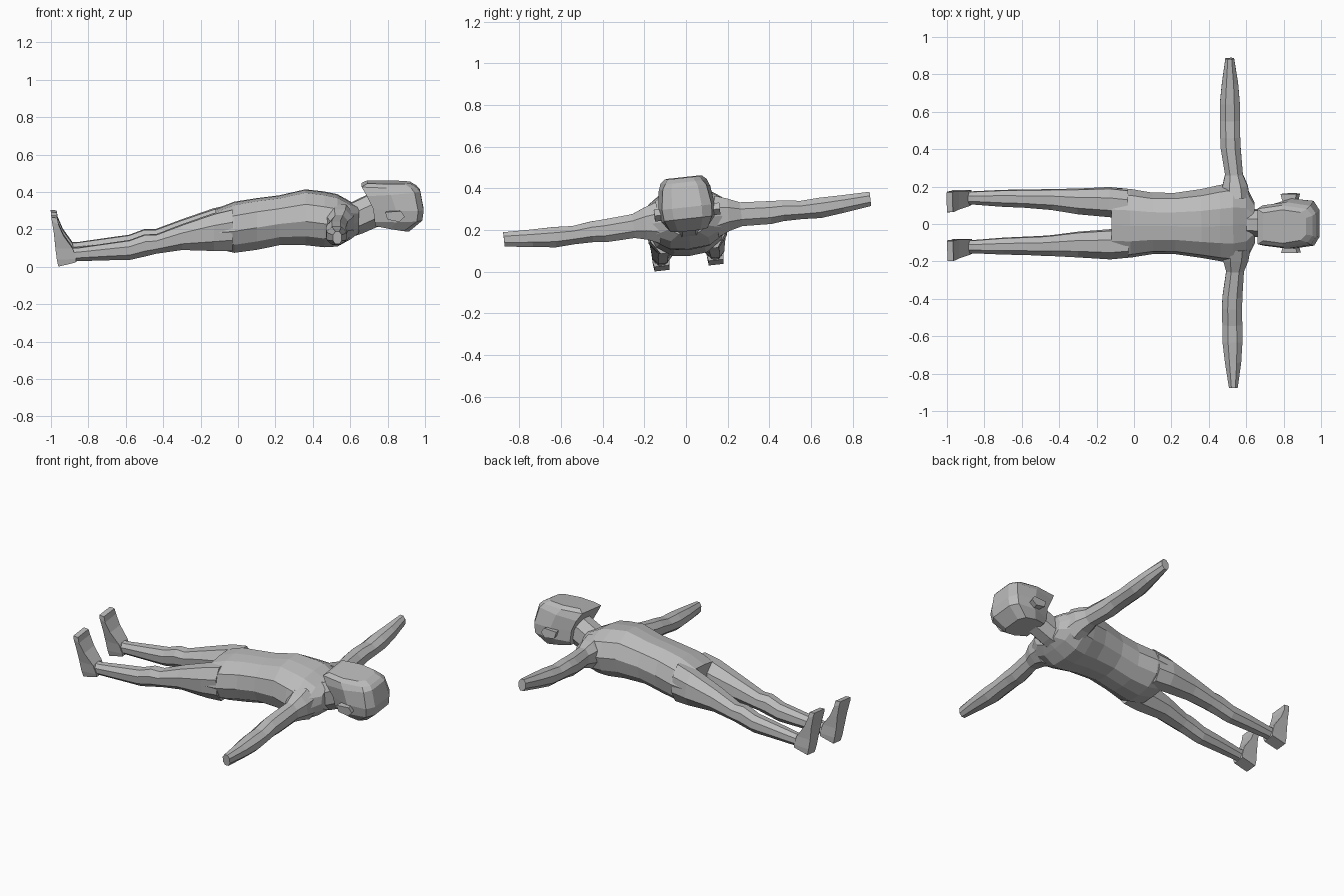
import bpy, bmesh, math
from mathutils import Matrix, Vector

grey = bpy.data.materials.new("plain_grey")
grey.diffuse_color = (0.5, 0.5, 0.5, 1)

# The whole figure leans slightly about its long axis and turns a touch
PIVOT = Vector((0, 0, 0.25))
POSE = (Matrix.Translation(PIVOT) @ Matrix.Rotation(0.011, 4, 'Z')
        @ Matrix.Rotation(0.11, 4, 'X') @ Matrix.Translation(-PIVOT))


def loft(name, rings):
    """Skin a list of equal-length point rings and cap both ends."""
    bm = bmesh.new()
    loops = [[bm.verts.new(p) for p in r] for r in rings]
    for a, b in zip(loops, loops[1:]):
        for i in range(len(a)):
            j = (i + 1) % len(a)
            bm.faces.new((a[i], a[j], b[j], b[i]))
    bm.faces.new(loops[0])
    bm.faces.new(loops[-1][::-1])
    bmesh.ops.recalc_face_normals(bm, faces=bm.faces)
    bm.transform(POSE)
    me = bpy.data.meshes.new(name)
    bm.to_mesh(me)
    bm.free()
    me.materials.append(grey)
    ob = bpy.data.objects.new(name, me)
    bpy.context.collection.objects.link(ob)
    return ob


def octagon(a0, a1, b0, b1, c=0.28):
    """Chamfered box outline between a0..a1 and b0..b1."""
    da, db = (a1 - a0) * c, (b1 - b0) * c
    return [(a0 + da, b0), (a1 - da, b0), (a1, b0 + db), (a1, b1 - db),
            (a1 - da, b1), (a0 + da, b1), (a0, b1 - db), (a0, b0 + db)]


# Torso: x, half width, bottom z, top z
def torso_ring(x, w, lo, hi):
    h = hi - lo
    half = [(0.45 * w, hi - 0.02 * h), (0.86 * w, hi - 0.2 * h), (w, lo + 0.5 * h),
            (0.85 * w, lo + 0.22 * h), (0.45 * w, lo + 0.03 * h)]
    pts = [(0, hi)] + half + [(0, lo)] + [(-y, z) for y, z in half[::-1]]
    return [(x, y, z) for y, z in pts]


torso = [(-0.12, 0.188, 0.10, 0.305), (-0.02, 0.185, 0.075, 0.345),
         (0.10, 0.165, 0.09, 0.365), (0.22, 0.165, 0.115, 0.38),
         (0.36, 0.185, 0.115, 0.412), (0.46, 0.205, 0.105, 0.40),
         (0.53, 0.215, 0.11, 0.385), (0.60, 0.20, 0.15, 0.345),
         (0.645, 0.11, 0.18, 0.325)]
loft("torso", [torso_ring(*r) for r in torso])

# Neck: slanted between shoulders and skull
loft("neck", [[(x + s * (z - 0.25), y, z) for y, z in octagon(-w, w, lo, hi)]
              for x, s, w, lo, hi in [(0.57, -0.3, 0.085, 0.16, 0.335),
                                      (0.64, -0.3, 0.072, 0.18, 0.345),
                                      (0.77, -0.3, 0.07, 0.23, 0.40)]])


# Head: level rings from nape up to face; x0 is the chin end, x1 the crown
def head_ring(z0, z1, x0, x1, w0, w1, wm):
    xa, xm, xb = x0 + 0.0, x0 + 0.45 * (x1 - x0), x1
    half = [(xa, w0), (xm, wm), (xb - 0.03, w1), (xb, 0.6 * w1)]
    pts = half + [(x, -w) for x, w in half[::-1]]
    return [(x, y, z0 + (z1 - z0) * (x - x0) / (x1 - x0)) for x, y in pts]


loft("head", [head_ring(0.225, 0.195, 0.735, 0.915, 0.075, 0.09, 0.095),
              head_ring(0.25, 0.255, 0.73, 0.985, 0.095, 0.115, 0.128),
              head_ring(0.32, 0.31, 0.722, 0.992, 0.10, 0.12, 0.135),
              head_ring(0.39, 0.41, 0.688, 0.973, 0.108, 0.105, 0.125),
              head_ring(0.438, 0.43, 0.66, 0.955, 0.095, 0.09, 0.112),
              head_ring(0.455, 0.452, 0.69, 0.92, 0.075, 0.075, 0.09)])

arm = [(0.14, 0.47, 0.62, 0.15, 0.35), (0.20, 0.475, 0.61, 0.175, 0.33),
       (0.26, 0.49, 0.585, 0.19, 0.305), (0.40, 0.468, 0.575, 0.185, 0.295),
       (0.46, 0.466, 0.573, 0.192, 0.292), (0.55, 0.466, 0.573, 0.192, 0.28),
       (0.64, 0.466, 0.573, 0.187, 0.285), (0.75, 0.478, 0.565, 0.20, 0.285),
       (0.885, 0.498, 0.545, 0.218, 0.287)]
leg = [(-0.03, 0.03, 0.180, 0.10, 0.32), (-0.13, 0.037, 0.190, 0.10, 0.297),
       (-0.30, 0.05, 0.182, 0.105, 0.238), (-0.44, 0.07, 0.178, 0.085, 0.185),
       (-0.50, 0.075, 0.176, 0.07, 0.185), (-0.58, 0.08, 0.174, 0.052, 0.155),
       (-0.70, 0.085, 0.172, 0.05, 0.138), (-0.86, 0.097, 0.165, 0.045, 0.115),
       (-0.90, 0.097, 0.165, 0.04, 0.115)]
# Foot: heel to toe outline steps, back x, front x, height, half width
foot = [(-0.962, -0.870, 0.018, 0.040, 0.036), (-0.970, -0.868, 0.055, 0.06, 0.040),
        (-0.978, -0.885, 0.115, 0.115, 0.042), (-0.985, -0.935, 0.19, 0.185, 0.050),
        (-0.997, -0.962, 0.262, 0.247, 0.056), (-1.0, -0.968, 0.284, 0.282, 0.053)]

for side, s in (("left", 1), ("right", -1)):
    loft(side + "_arm", [[(x, s * y, z) for x, z in octagon(x0, x1, z0, z1)]
                         for y, x0, x1, z0, z1 in arm])
    loft(side + "_leg", [[(x, s * y, z) for y, z in octagon(y0, y1, z0, z1)]
                         for x, y0, y1, z0, z1 in leg])
    # Feet splay outward a little toward the toes
    loft(side + "_foot", [[(xb, s * (0.131 - w), zb), (xf, s * (0.131 - w), zf),
                           (xf, s * (0.131 + w), zf), (xb, s * (0.131 + w), zb)]
                          for xb, xf, zb, zf, w in foot])
    # Ears: small wedge plates
    loft(side + "_ear", [[(x0, s * y, 0.31), (x0 + 0.012, s * y, 0.27),
                          (x1 - 0.03, s * y, 0.258), (x1, s * y, 0.285),
                          (x1 - 0.02, s * y, 0.315)]
                         for y, x0, x1 in [(0.10, 0.80, 0.875), (0.158, 0.785, 0.89)]])
